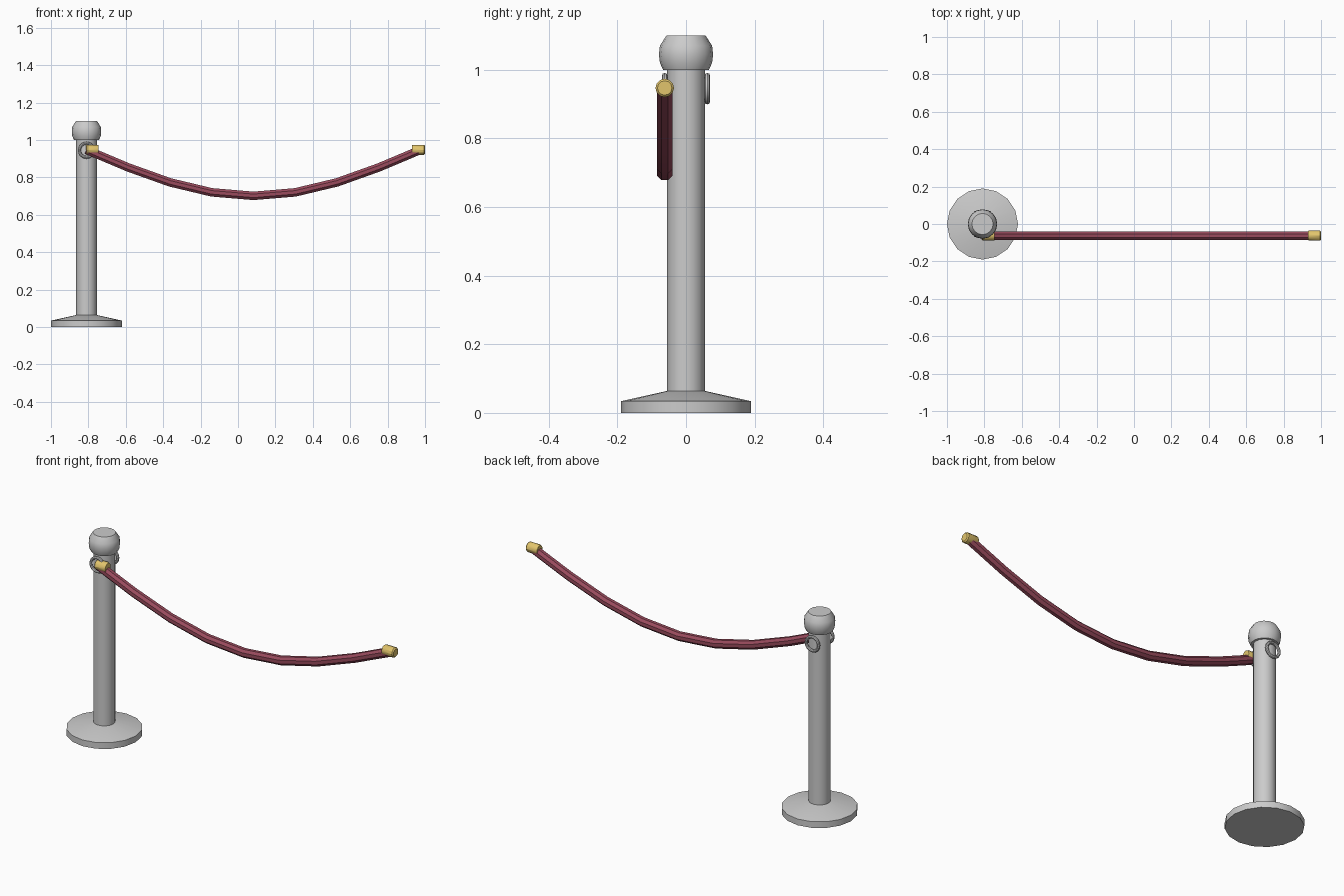
import bpy, bmesh, math
from mathutils import Vector

if "Cube" in bpy.data.objects:
    bpy.data.objects.remove(bpy.data.objects["Cube"])

PX = -0.81          # post centre
ROPE_Y, ROPE_Z = -0.062, 0.947


def material(name, color):
    m = bpy.data.materials.new(name)
    m.diffuse_color = color
    m.use_nodes = True
    m.node_tree.nodes["Principled BSDF"].inputs["Base Color"].default_value = m.diffuse_color
    return m


red = material("rope_red", (0.32, 0.07, 0.11, 1))
gold = material("gold", (0.75, 0.55, 0.15, 1))


def loft(name, rings, mat=None):
    """Skin equal-sized rings of points and close both ends."""
    bm = bmesh.new()
    loops = [[bm.verts.new(p) for p in ring] for ring in rings]
    n = len(loops[0])
    for a, b in zip(loops, loops[1:]):
        for i in range(n):
            j = (i + 1) % n
            bm.faces.new((a[i], a[j], b[j], b[i]))
    bm.faces.new(loops[0][::-1])
    bm.faces.new(loops[-1])
    bmesh.ops.recalc_face_normals(bm, faces=bm.faces[:])
    me = bpy.data.meshes.new(name)
    bm.to_mesh(me)
    bm.free()
    ob = bpy.data.objects.new(name, me)
    bpy.context.collection.objects.link(ob)
    if mat:
        me.materials.append(mat)
    smooth(ob)
    return ob


def smooth(ob):
    bpy.ops.object.select_all(action='DESELECT')
    ob.select_set(True)
    bpy.context.view_layer.objects.active = ob
    bpy.ops.object.shade_smooth_by_angle(angle=math.radians(30))


def ring(center, u, v, r, n, phase=0.0):
    c, u, v = Vector(center), Vector(u), Vector(v)
    angles = [2 * math.pi * (i + phase) / n for i in range(n)]
    return [c + r * (math.cos(a) * u + math.sin(a) * v) for a in angles]


def lathe(name, profile):
    return loft(name, [ring((PX, 0, z), (1, 0, 0), (0, 1, 0), r, 16) for r, z in profile])


# Post: weighted base, pole and rounded cap
lathe("base", [(0.19, 0), (0.19, 0.034), (0.055, 0.064)])
lathe("pole", [(0.055, 0.05), (0.055, 1.01)])
lathe("cap", [(0.067, 1.0), (0.076, 1.02), (0.079, 1.045), (0.076, 1.07), (0.057, 1.10)])

# Hanging rings on the front and back of the pole
for side, y in (("front", -0.062), ("back", 0.062)):
    bpy.ops.mesh.primitive_torus_add(
        major_segments=16, minor_segments=8, major_radius=0.038, minor_radius=0.008,
        location=(PX, y, 0.945), rotation=(math.pi / 2, 0, 0))
    hoop = bpy.context.object
    hoop.name = side + "_ring"
    smooth(hoop)

# Sagging rope
X0, X1, SEG = PX, 0.976, 8
rope = []
for i in range(SEG + 1):
    t = i / SEG
    x = X0 + (X1 - X0) * t
    z = ROPE_Z - 0.246 * math.sin(math.pi * t)
    slope = -0.246 * math.pi * math.cos(math.pi * t) / (X1 - X0)
    up = Vector((-slope, 0, 1)).normalized()
    rope.append(ring((x, ROPE_Y, z), (0, 1, 0), up, 0.0245, 8, 0.5))
loft("rope", rope, red)

# Gold end sleeves
for side, inner, outer in (("left", -0.745, -0.813), ("right", 0.93, 1.0)):
    d = math.copysign(0.006, outer - inner)
    spec = [(inner, 0.024), (inner + d, 0.027), (outer - d, 0.027), (outer, 0.021)]
    loft(side + "_sleeve",
         [ring((x, ROPE_Y, ROPE_Z), (0, 1, 0), (0, 0, 1), r, 12) for x, r in spec], gold)
